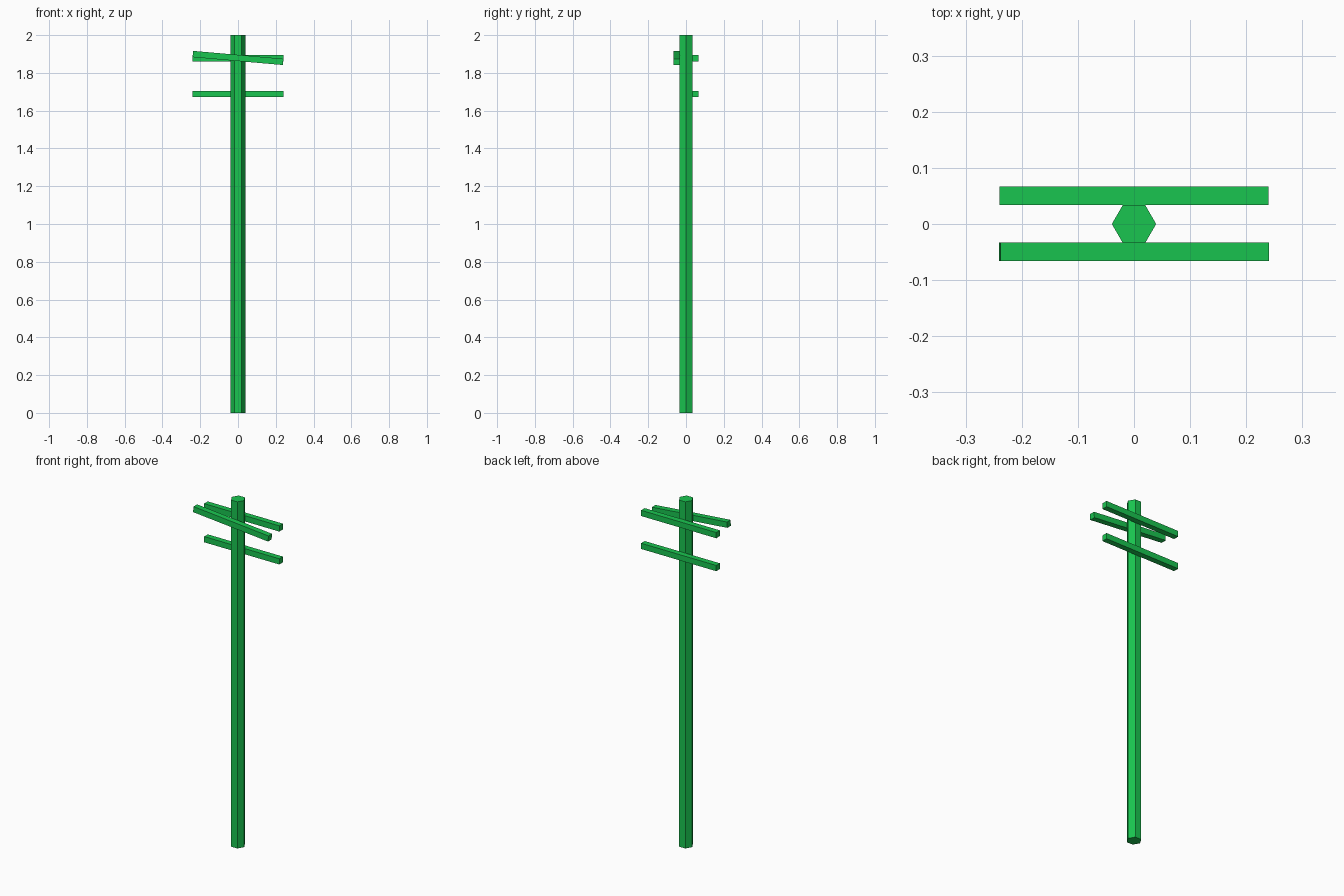
import bpy
import math

if "Cube" in bpy.data.objects:
    bpy.data.objects.remove(bpy.data.objects["Cube"])

green = bpy.data.materials.new("green_paint")
green.diffuse_color = (0.01, 0.56, 0.08, 1)
green.use_nodes = True
green.node_tree.nodes["Principled BSDF"].inputs["Base Color"].default_value = green.diffuse_color

# Hexagonal pole, corners on the x axis
bpy.ops.mesh.primitive_cylinder_add(vertices=6, radius=0.0395, depth=2,
                                    location=(0, 0, 1), rotation=(0, 0, math.pi / 2))
pole = bpy.context.object
pole.name = "pole"
pole.data.materials.append(green)


def crossarm(name, y, z, tilt=0):
    bpy.ops.mesh.primitive_cube_add(size=1, location=(0, y, z),
                                    rotation=(0, math.radians(tilt), 0))
    arm = bpy.context.object
    arm.name = name
    arm.scale = (0.48, 0.033, 0.033)
    arm.data.materials.append(green)


# Two level arms behind, one sagging arm in front
crossarm("upper_back_crossarm", 0.0505, 1.878)
crossarm("lower_back_crossarm", 0.0505, 1.688)
crossarm("front_crossarm", -0.0495, 1.879, 5)
